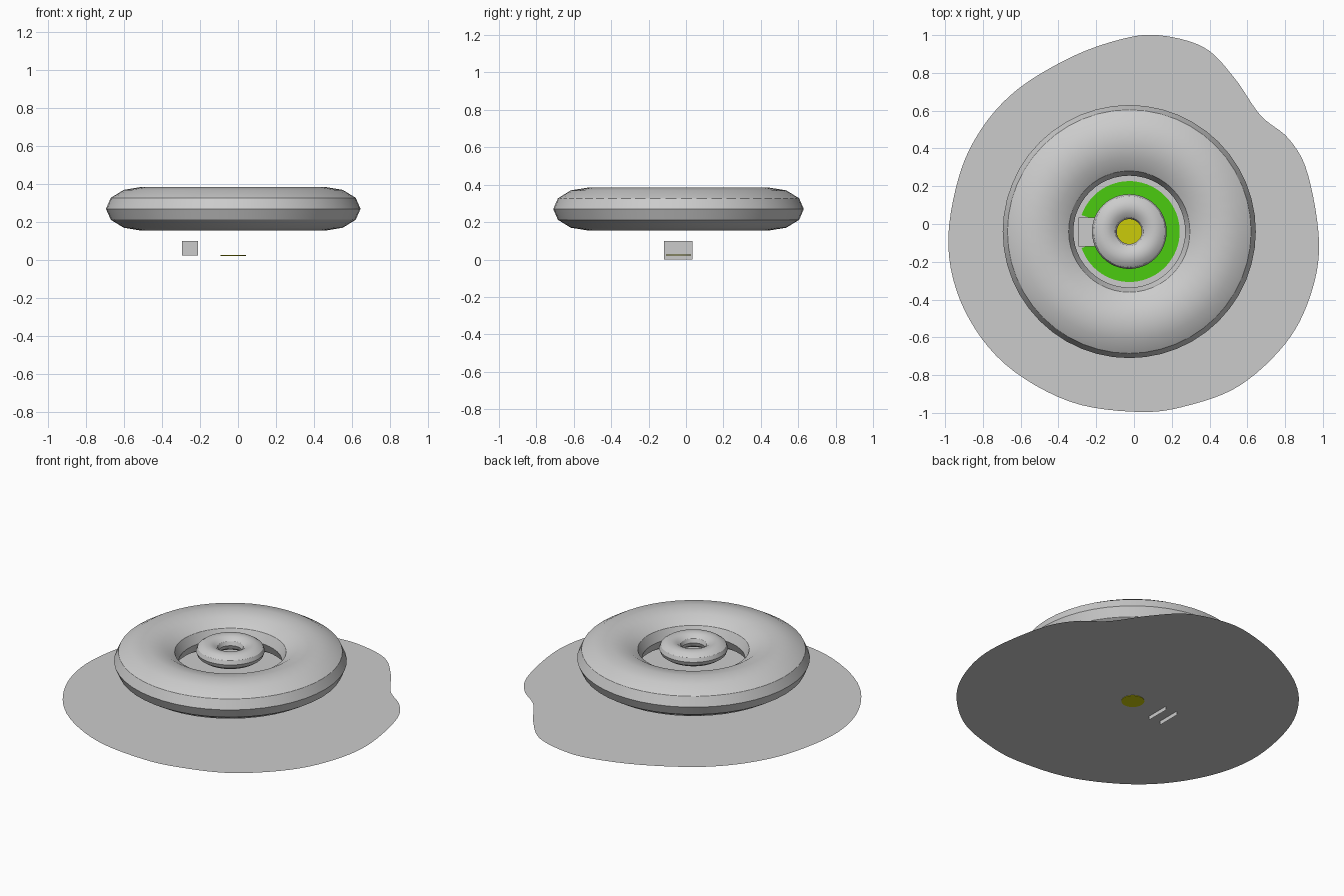
import bpy, bmesh, math
from mathutils import Vector

if "Cube" in bpy.data.objects:
    bpy.data.objects.remove(bpy.data.objects["Cube"])

CX, CY = -0.025, -0.04   # shared centre of the rings
GROUND = 0.025


def make_object(name, verts, faces, colour=None):
    mesh = bpy.data.meshes.new(name)
    mesh.from_pydata(verts, [], faces)
    obj = bpy.data.objects.new(name, mesh)
    bpy.context.collection.objects.link(obj)
    if colour:
        mat = bpy.data.materials.new(name + "_colour")
        mat.diffuse_color = colour
        mat.use_nodes = True
        mat.node_tree.nodes["Principled BSDF"].inputs["Base Color"].default_value = mat.diffuse_color
        mesh.materials.append(mat)
    return obj


def torus(name, outer, inner, half_height, z, segments=48):
    minor = (outer - inner) / 2
    bpy.ops.mesh.primitive_torus_add(
        major_segments=segments, minor_segments=12,
        major_radius=(outer + inner) / 2, minor_radius=minor,
        location=(CX, CY, z))
    obj = bpy.context.object
    obj.name = name
    obj.scale.z = half_height / minor
    bpy.ops.object.transform_apply(location=False, rotation=False, scale=True)
    bpy.ops.object.shade_smooth_by_angle(angle=math.radians(29))
    return obj


def closed_spline(points, steps=6):
    """Catmull-Rom curve through a closed loop of 2D points."""
    pts = [Vector(p) for p in points]
    n = len(pts)
    out = []
    for i in range(n):
        a, b, c, d = (pts[(i + k) % n] for k in (-1, 0, 1, 2))
        for s in range(steps):
            t = s / steps
            out.append(0.5 * (2 * b + (c - a) * t + (2 * a - 5 * b + 4 * c - d) * t ** 2
                              + (3 * b - a - 3 * c + d) * t ** 3))
    return out


# Ground sheet with an irregular outline
outline = [(.03, -.995), (.29, -.96), (.56, -.855), (.80, -.635), (.93, -.39),
           (.98, -.105), (.92, .265), (.82, .45), (.67, .575), (.53, .775),
           (.37, .935), (.125, 1.0), (-.08, .975), (-.34, .88), (-.62, .71),
           (-.81, .50), (-.93, .24), (-.983, -.12), (-.90, -.45),
           (-.685, -.74), (-.34, -.94)]
loop = closed_spline(outline)
make_object("ground_sheet", [(p.x, p.y, GROUND) for p in loop], [range(len(loop))])

# Large and small floating rings
torus("large_ring", 0.67, 0.296, 0.115, 0.27)
torus("small_ring", 0.198, 0.066, 0.047, 0.335)

# Flat green band, open on the left where the cover sits
R_IN, R_OUT, N = 0.19, 0.267, 60
gap = math.asin(0.075 / 0.23)
verts = []
for i in range(N + 1):
    a = math.pi + gap + (2 * math.pi - 2 * gap) * i / N
    for r in (R_IN, R_OUT):
        verts.append((CX + r * math.cos(a), CY + r * math.sin(a), GROUND + 0.003))
faces = [(2 * i, 2 * i + 1, 2 * i + 3, 2 * i + 2) for i in range(N)]
make_object("green_band", verts, faces, (0.07, 0.6, 0.005, 1))

# Thin yellow disc set into the ground
bpy.ops.mesh.primitive_cylinder_add(vertices=32, radius=0.066, depth=0.006,
                                    location=(CX, CY, GROUND))
disc = bpy.context.object
disc.name = "yellow_disc"
mat = bpy.data.materials.new("yellow_disc_colour")
mat.diffuse_color = (0.6, 0.6, 0.003, 1)
mat.use_nodes = True
mat.node_tree.nodes["Principled BSDF"].inputs["Base Color"].default_value = mat.diffuse_color
disc.data.materials.append(mat)

# Box cover over the gap: long sides reach z = 0, short ends stop at the ground
x0, x1, y0, y1, top = -0.295, -0.21, -0.118, 0.034, 0.1
verts = [(x, y, z) for z in (0, GROUND, top)
         for x, y in ((x0, y0), (x1, y0), (x1, y1), (x0, y1))]
make_object("band_cover", verts, [
    (8, 9, 10, 11),
    (4, 5, 9, 8), (6, 7, 11, 10),
    (0, 4, 8, 11, 7, 3), (1, 2, 6, 10, 9, 5)])
